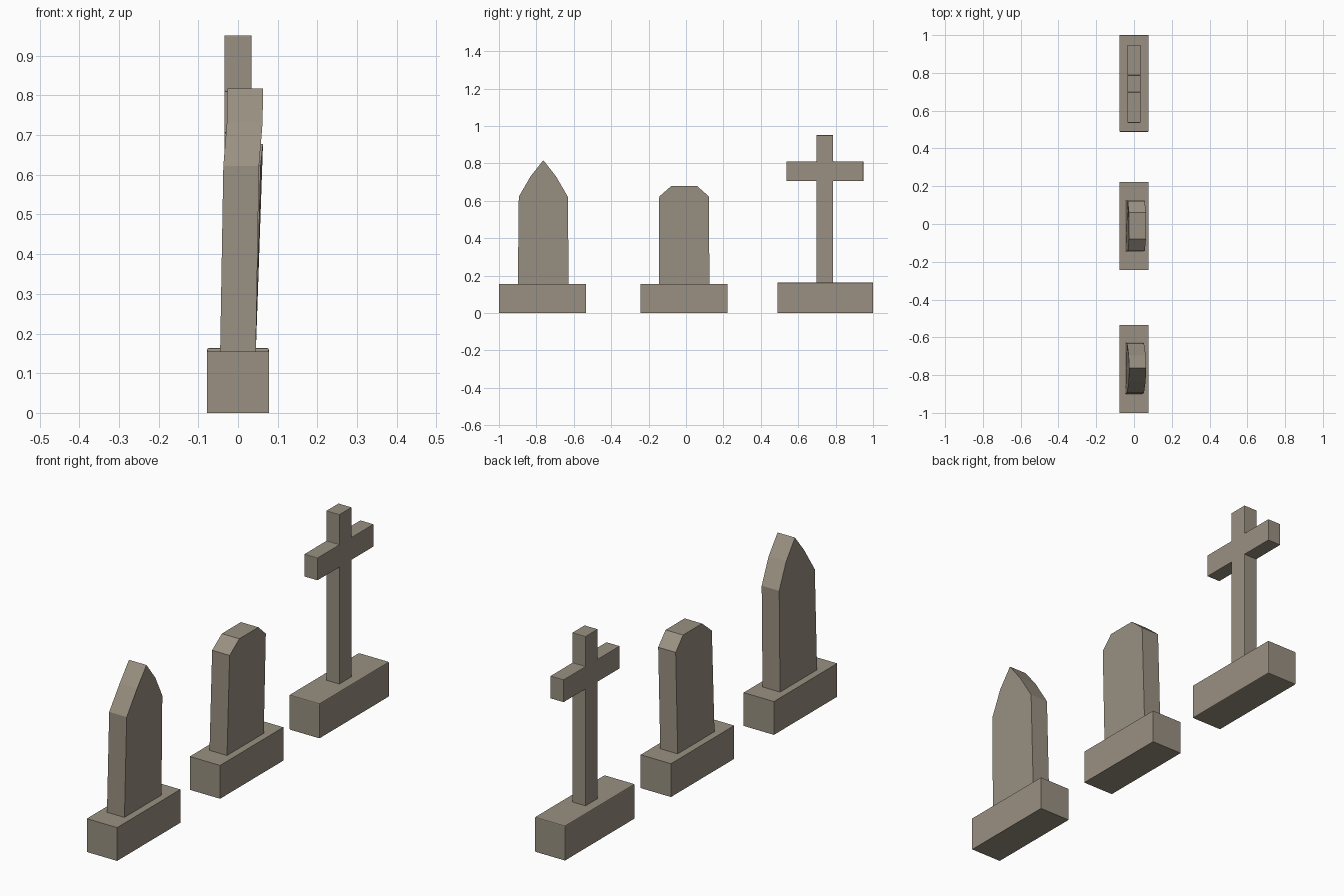
import bpy
import bmesh

if "Cube" in bpy.data.objects:
    bpy.data.objects.remove(bpy.data.objects["Cube"])

stone = bpy.data.materials.new("weathered_stone")
stone.diffuse_color = (0.32, 0.28, 0.22, 1)
stone.use_nodes = True
stone.node_tree.nodes["Principled BSDF"].inputs["Base Color"].default_value = stone.diffuse_color


def prism(name, points, half, bevel=0.0):
    """Extrude a (y, z, x offset) outline along x; the offset makes it lean."""
    bm = bmesh.new()
    back = [bm.verts.new((dx - half, y, z)) for y, z, dx in points]
    front = [bm.verts.new((dx + half, y, z)) for y, z, dx in points]
    bm.faces.new(back)
    bm.faces.new(front)
    n = len(points)
    for i in range(n):
        j = (i + 1) % n
        bm.faces.new((back[i], back[j], front[j], front[i]))
    bmesh.ops.recalc_face_normals(bm, faces=bm.faces)
    mesh = bpy.data.meshes.new(name)
    bm.to_mesh(mesh)
    bm.free()
    mesh.materials.append(stone)
    obj = bpy.data.objects.new(name, mesh)
    bpy.context.collection.objects.link(obj)
    if bevel:
        mod = obj.modifiers.new("worn_edges", "BEVEL")
        mod.width = bevel
        mod.segments = 2
    return obj


def plinth(name, y0, y1, height, bevel=0.0):
    prism(name, [(y0, 0, 0), (y1, 0, 0), (y1, height, 0), (y0, height, 0)], 0.078, bevel)


def symmetric(half_outline, cy, peak=None):
    """Mirror the right half of an outline, listed bottom to top, about cy."""
    right = [(cy + w, z, dx) for w, z, dx in half_outline]
    left = [(cy - w, z, dx) for w, z, dx in reversed(half_outline)]
    return right + ([(cy, *peak)] if peak else []) + left


# Pointed headstone, leaning toward +x near the top
plinth("pointed_stone_base", -1.0, -0.535, 0.155)
prism("pointed_headstone",
      symmetric([(0.136, 0.155, 0), (0.131, 0.622, 0.008), (0.067, 0.732, 0.017)],
                -0.763, (0.817, 0.018)), 0.045)

# Headstone with clipped corners
plinth("clipped_stone_base", -0.243, 0.222, 0.155)
prism("clipped_headstone",
      symmetric([(0.135, 0.155, 0), (0.133, 0.623, 0.012), (0.07, 0.678, 0.018)],
                -0.01), 0.045)

# Cross with softly worn edges
plinth("cross_base", 0.488, 1.0, 0.163, 0.004)
prism("cross",
      symmetric([(0.045, 0.16, 0), (0.045, 0.706, 0), (0.206, 0.706, 0),
                 (0.206, 0.811, 0), (0.045, 0.811, 0), (0.045, 0.951, 0)],
                0.742), 0.034, 0.002)
